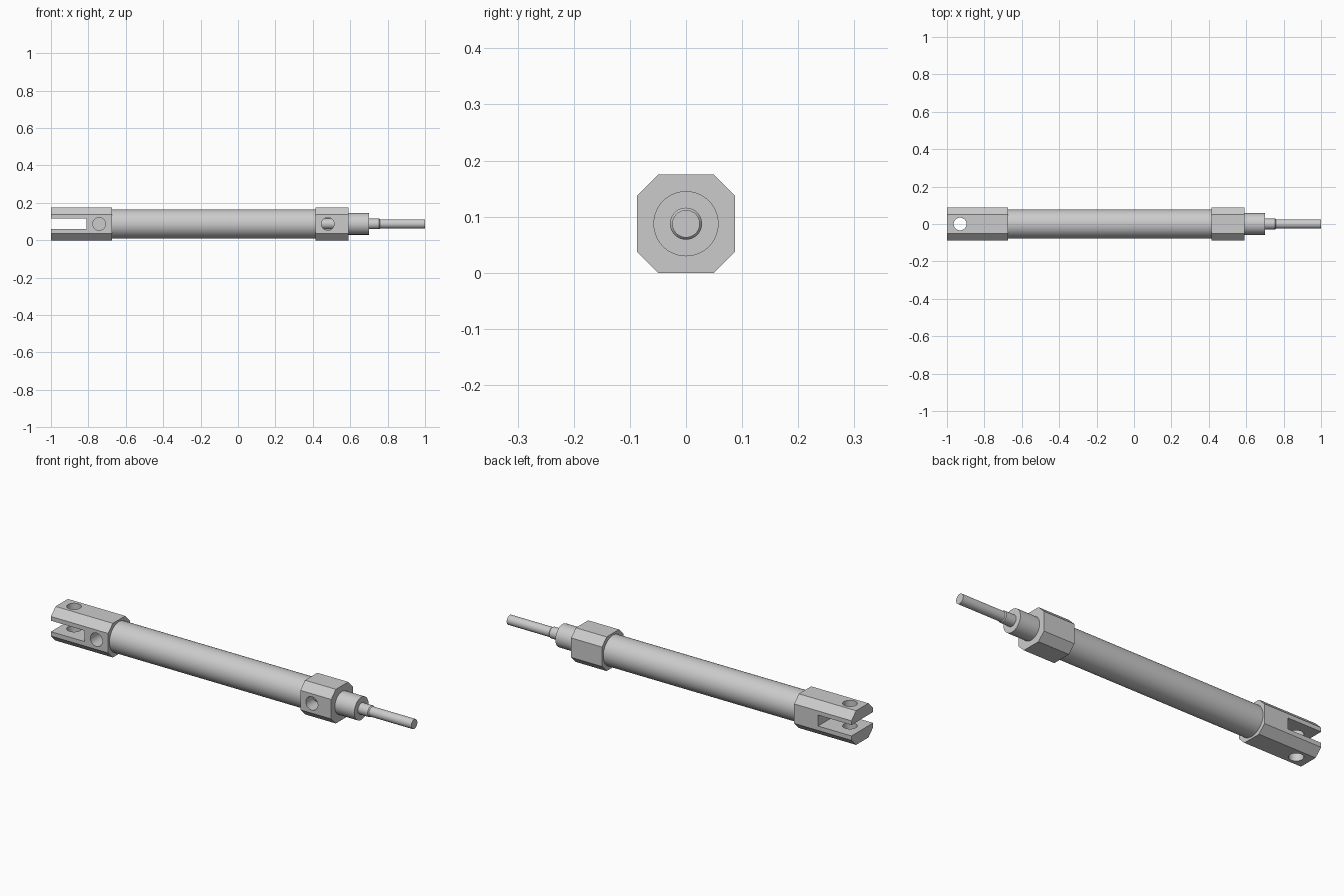
import bpy, bmesh, math
from mathutils import Matrix

if "Cube" in bpy.data.objects:
    bpy.data.objects.remove(bpy.data.objects["Cube"])

CZ = 0.0875      # height of the cylinder axis
H, C = 0.0875, 0.05  # octagon half width and half flat length


def finish(name, bm):
    bmesh.ops.recalc_face_normals(bm, faces=bm.faces)
    me = bpy.data.meshes.new(name)
    bm.to_mesh(me)
    bm.free()
    ob = bpy.data.objects.new(name, me)
    bpy.context.collection.objects.link(ob)
    return ob


def smooth(ob):
    bpy.ops.object.select_all(action='DESELECT')
    ob.select_set(True)
    bpy.context.view_layer.objects.active = ob
    bpy.ops.object.shade_smooth_by_angle(angle=math.radians(25))


def lathe(name, profile, n=64):
    """Closed solid turned about the x axis from (x, radius) points."""
    bm = bmesh.new()
    rings = [[bm.verts.new((x, r * math.cos(2 * math.pi * i / n),
                            CZ + r * math.sin(2 * math.pi * i / n)))
              for i in range(n)] for x, r in profile]
    for a, b in zip(rings, rings[1:]):
        for i in range(n):
            j = (i + 1) % n
            bm.faces.new((a[i], a[j], b[j], b[i]))
    bm.faces.new(rings[0])
    bm.faces.new(rings[-1])
    ob = finish(name, bm)
    smooth(ob)
    return ob


def octagon_block(name, x0, x1):
    bm = bmesh.new()
    pts = [(C, -H), (H, -C), (H, C), (C, H), (-C, H), (-H, C), (-H, -C), (-C, -H)]
    face = bm.faces.new([bm.verts.new((x0, y, CZ + z)) for y, z in pts])
    new = bmesh.ops.extrude_face_region(bm, geom=[face])['geom']
    bmesh.ops.translate(bm, vec=(x1 - x0, 0, 0),
                        verts=[v for v in new if isinstance(v, bmesh.types.BMVert)])
    return finish(name, bm)


def hole(x, y, z, depth, axis, r=0.034):
    bm = bmesh.new()
    rot = Matrix.Rotation(math.pi / 2, 4, 'X') if axis == 'Y' else Matrix()
    bmesh.ops.create_cone(bm, cap_ends=True, segments=48, radius1=r, radius2=r,
                          depth=depth, matrix=Matrix.Translation((x, y, z)) @ rot)
    return finish("hole_cutter", bm)


def box(x0, x1, z0, z1):
    bm = bmesh.new()
    bmesh.ops.create_cube(bm, size=1, matrix=Matrix.Translation(
        ((x0 + x1) / 2, 0, (z0 + z1) / 2)) @ Matrix.Diagonal((x1 - x0, 0.4, z1 - z0, 1)))
    return finish("slot_cutter", bm)


def cut(ob, cutters):
    bpy.context.view_layer.objects.active = ob
    for c in cutters:
        c.hide_render = True
        m = ob.modifiers.new("cut", 'BOOLEAN')
        m.operation, m.solver, m.object = 'DIFFERENCE', 'EXACT', c
        bpy.ops.object.modifier_apply(modifier=m.name)
        bpy.data.objects.remove(c)
    smooth(ob)


# Rear clevis: slot, vertical pin hole and blind air port on the front side
clevis = octagon_block("rear_clevis", -1.0, -0.675)
cut(clevis, [box(-1.1, -0.81, 0.06, 0.116),
             hole(-0.93, 0, CZ, 0.4, 'Z'),
             hole(-0.742, -0.1, CZ, 0.2, 'Y')])

# Front end cap with its blind air port
cap = octagon_block("front_cap", 0.415, 0.59)
cut(cap, [hole(0.48, -0.1, CZ, 0.2, 'Y')])

# Barrel, mounting nose and stepped piston rod (visible through the port)
lathe("barrel", [(-0.675, 0.0775), (0.415, 0.0775)])
lathe("mounting_nose", [(0.59, 0.058), (0.70, 0.058)])
lathe("piston_rod", [(0.42, 0.0285), (0.755, 0.0285), (0.76, 0.0245), (1.0, 0.0245)], 48)
